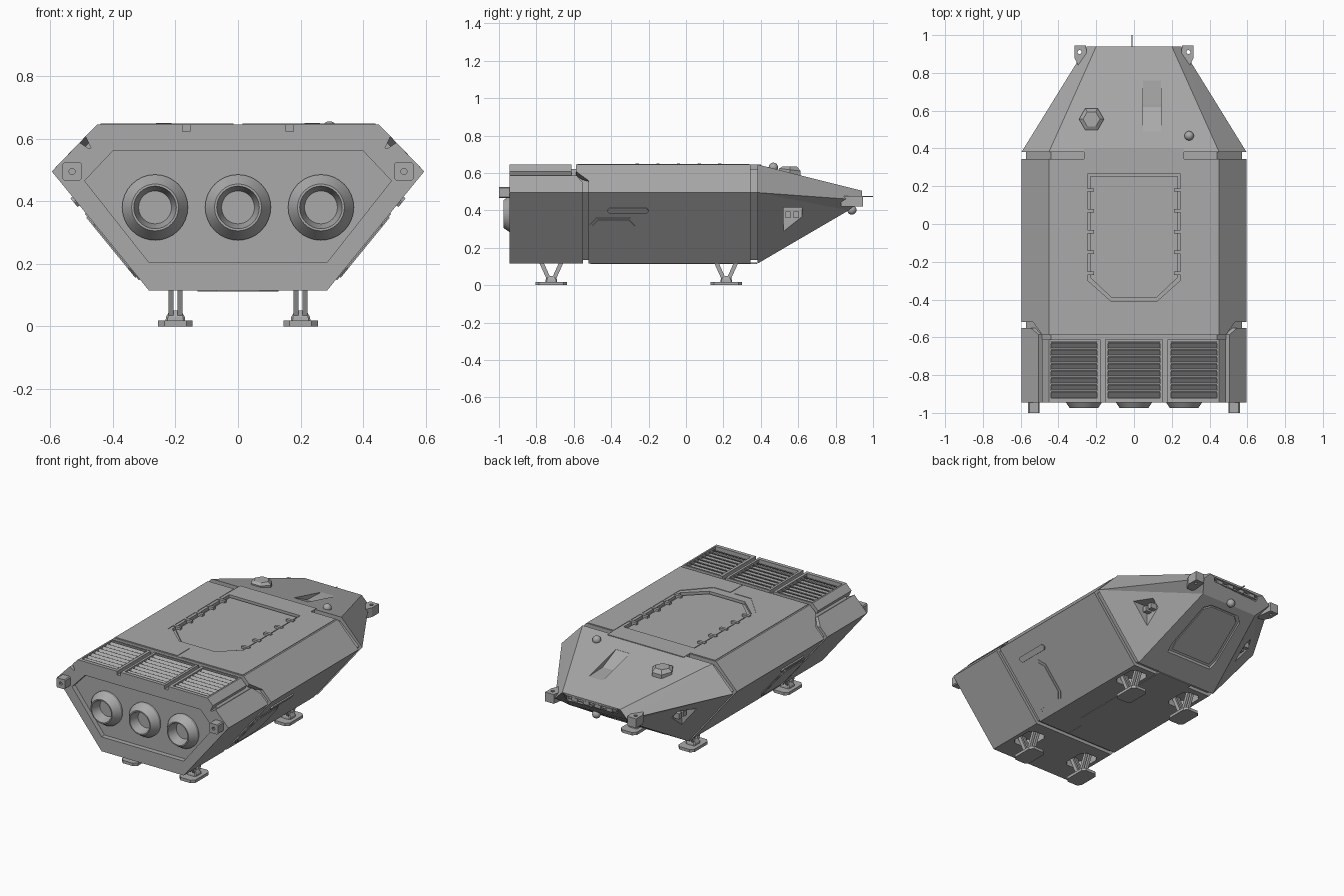
import bpy, bmesh, math
from mathutils import Vector

if "Cube" in bpy.data.objects:
    bpy.data.objects.remove(bpy.data.objects["Cube"])

grey = bpy.data.materials.new("hull grey")
grey.diffuse_color = (0.4, 0.4, 0.4, 1)
grey.use_nodes = True
grey.node_tree.nodes["Principled BSDF"].inputs["Base Color"].default_value = grey.diffuse_color


# ---------- helpers ----------
def finish(name, bm):
    bmesh.ops.recalc_face_normals(bm, faces=bm.faces)
    me = bpy.data.meshes.new(name)
    bm.to_mesh(me)
    bm.free()
    me.materials.append(grey)
    ob = bpy.data.objects.new(name, me)
    bpy.context.collection.objects.link(ob)
    return ob


def loft(name, rings, tri=False):
    """Skin a list of equal-length point rings and cap both ends."""
    bm = bmesh.new()
    vs = [[bm.verts.new(p) for p in r] for r in rings]
    n = len(rings[0])
    for a, b in zip(vs, vs[1:]):
        for i in range(n):
            j = (i + 1) % n
            bm.faces.new((a[i], a[j], b[j], b[i]))
    bm.faces.new(vs[0])
    bm.faces.new(vs[-1])
    if tri:
        bmesh.ops.triangulate(bm, faces=[f for f in bm.faces if len(f.verts) == 4])
    return finish(name, bm)


def prism(name, pts, vec):
    return loft(name, [pts, [Vector(p) + Vector(vec) for p in pts]])


def box(name, x0, x1, y0, y1, z0, z1):
    return prism(name, [(x0, y0, z0), (x1, y0, z0), (x1, y1, z0), (x0, y1, z0)], (0, 0, z1 - z0))


def sec(half, y):
    """Symmetric cross-section ring from its right half (x, z)."""
    return [(x, y, z) for x, z in half] + [(-x, y, z) for x, z in reversed(half)]


def cut(ob, cutter, keep=False):
    m = ob.modifiers.new("cut", 'BOOLEAN')
    m.operation, m.solver, m.object = 'DIFFERENCE', 'EXACT', cutter
    bpy.context.view_layer.objects.active = ob
    bpy.ops.object.modifier_apply(modifier=m.name)
    if not keep:
        bpy.data.objects.remove(cutter)


def circle(x, y, z, r, n=32):
    return [(x + r * math.cos(2 * math.pi * i / n), y, z + r * math.sin(2 * math.pi * i / n)) for i in range(n)]


def ball(name, loc, r):
    bm = bmesh.new()
    bmesh.ops.create_uvsphere(bm, u_segments=16, v_segments=10, radius=r)
    bmesh.ops.translate(bm, verts=bm.verts, vec=loc)
    return smooth(finish(name, bm))


def smooth(ob):
    bpy.ops.object.select_all(action='DESELECT')
    ob.select_set(True)
    bpy.context.view_layer.objects.active = ob
    bpy.ops.object.shade_smooth_by_angle(angle=math.radians(30))
    return ob


def chamfered(x0, x1, y0, y1, c):
    return [(x0 + c, y0), (x1 - c, y0), (x1, y0 + c), (x1, y1 - c),
            (x1 - c, y1), (x0 + c, y1), (x0, y1 - c), (x0, y0 + c)]


# ---------- hull ----------
full = [(.285, .115), (.595, .495), (.45, .645)]
inner = [(.275, .135), (.573, .495), (.44, .62)]
core = loft("inner_hull", [sec(inner, -.90), sec(inner, .395)])
mid = loft("mid_hull", [sec(full, -.52), sec(full, .345)])
low = [(.285, .115), (.595, .495), (.506, .587), (.48, .57)]
low_end = [(.285, .115), (.595, .495), (.547, .545), (.48, .535)]
engine = loft("engine_hull", [sec(low, -.945), sec(low, -.585), sec(low_end, -.55)])
rim = [(.47, .57), (.487, .607), (.45, .645)]
deck = loft("engine_deck", [sec(rim, -.945), sec(rim, -.612)])
loft("mid_hull_tongue", [sec(rim, -.587), sec([(.47, .55), (.537, .555), (.45, .645)], -.515)])
box("roof_bridge", -.265, .265, .33, .40, .61, .645)

# nose with tapered tip
tip = [(.2, .87, .40), (.25, .94, .455), (.2, .94, .505)]
nose_end = tip + [(-x, y, z) for x, y, z in reversed(tip)]
nose_start = sec(full, .382)
nose = loft("nose", [nose_start, nose_end], tri=True)

# ---------- engine face recess and nozzles ----------
face = [(.285, .205), (.49, .465), (.40, .56)]
cut(engine, loft("cutter", [sec(face, -.97), sec(face, -.915)]))
for x in (-.265, 0, .265):
    prof = [(.105, -.90), (.105, -.93), (.075, -.975), (.068, -.975), (.05, -.905)]
    smooth(loft("engine_nozzle", [circle(x, y, .38, r) for r, y in prof]))

# ---------- deck vents ----------
for s in (-1, 1):
    cut(deck, box("cutter", s * .165 - .012, s * .165 + .012, -1, -.6, .622, .7))
for x0, x1 in ((-.44, -.195), (-.138, .138), (.195, .44)):
    cut(deck, box("cutter", x0, x1, -.922, -.622, .612, .7))
    for i in range(8):
        y = -.918 + i * .037
        prism("vent_slat", [(x0, y, .618), (x0, y + .006, .618), (x0, y + .034, .638), (x0, y + .028, .641)],
              (x1 - x0, 0, 0))

# ---------- roof hatch ----------
def hatch(a, y0, y1, z):
    return [(a, y1, z), (a, y0 + .11, z), (a * .5, y0, z), (-a * .5, y0, z), (-a, y0 + .11, z), (-a, y1, z)]

cut(mid, prism("cutter", hatch(.247, -.407, .265, .627), (0, 0, .1)))
prism("roof_hatch", hatch(.232, -.393, .252, .62), (0, 0, .016))
panel = [(.265, .34), (.44, .34), (.44, -.58), (.014, -.58), (.014, -.46), (.13, -.46), (.265, -.315)]
for s in (-1, 1):
    prism("roof_panel", [(s * x, y, .64) for x, y in panel], (0, 0, .008))
    for y in (.18, .07, -.04, -.15, -.26):
        box("hatch_hinge", s * .237 - .025, s * .237 + .025, y - .009, y + .009, .628, .65)

# ---------- side doors and slots ----------
for s in (-1, 1):
    def on_side(pts):
        return [(s * (.285 + (z - .115) * .816), y, z) for y, z in pts]
    out = (s * .0062, 0, -.005)
    prism("side_door_frame", on_side(chamfered(-.512, -.262, .15, .362, .035)), (s * .003, 0, -.0025))
    prism("side_door", on_side(chamfered(-.5, -.274, .16, .352, .03)), out)
    prism("side_handle_slot", on_side(chamfered(-.42, -.2, .386, .414, .012)), out)

# ---------- nose details ----------
def under(y, d=0):
    return .115 + (y - .385) * .5876 + d

for s in (-1, 1):
    # side thruster recess with little nozzles inside
    win = [(.52, .415), (.62, .415), (.62, .345), (.52, .275)]
    cut(nose, prism("cutter", [(s * .335, y, z) for y, z in win], (s * .3, 0, 0)))
    for y in (.545, .59):
        box("side_thruster", min(s * .33, s * .375), max(s * .33, s * .375), y - .014, y + .014, .36, .395)
    # corner towing lugs
    lug = [(.24, .83), (.29, .83), (.315, .88), (.315, .945), (.255, .945)]
    ob = prism("nose_lug", [(s * x, y, .42) for x, y in lug], (0, 0, .058))
    cut(ob, prism("cutter", [(x, y + .0, .40) for x, z, y in circle(s * .288, 0, .91, .011, 10)], (0, 0, .1)))
    # front lugs
    ob = prism("front_lug", [(s * .53 + a, -1.0, .495 + b) for a, b in chamfered(-.03, .03, -.03, .03, .006)],
               (0, .07, 0))
    cut(ob, prism("cutter", circle(s * .53, -1.02, .495, .01, 10), (0, .06, 0)))

# underside hatch recess and its panel
ramp = [(-.16, .50), (.16, .50), (.17, .55), (.14, .80), (.10, .83), (-.10, .83), (-.14, .80), (-.17, .55)]
cut(nose, prism("cutter", [(x, y, under(y, .018)) for x, y in ramp], (0, 0, -.2)))
prism("nose_hatch", [(x * .88, .665 + (y - .665) * .9, under(.665 + (y - .665) * .9, .01)) for x, y in ramp],
      (0, 0, .03))

# top intake notch
cut(nose, prism("cutter", [(.047, .49, .617), (.047, .62, .556), (.047, .635, .556), (.047, .77, .55), (.047, .77, .7),
                           (.047, .49, .7)], (.096, 0, 0)))
# tail slot with light bar
cut(nose, box("cutter", -.17, .17, .915, 1, .463, .492))
box("tail_bar", -.165, .165, .90, .925, .472, .483)
for x in (-.12, -.04, .04, .12):
    box("tail_light", x - .02, x + .02, .90, .934, .467, .488)
box("antenna", -.014, -.009, .92, 1.0, .472, .477)
ball("nose_sensor_ball", (0, .887, .402), .025)
ball("roof_sensor_ball", (.292, .467, .63), .025)

# hexagonal roof turret
def hexagon(r, z, tilt=.12):
    return [(-.225 + r * math.cos(k * math.pi / 3), .555 + r * math.sin(k * math.pi / 3),
             z - tilt * r * math.sin(k * math.pi / 3)) for k in range(6)]

loft("roof_turret", [hexagon(.066, .58), hexagon(.066, .617), hexagon(.045, .634, 0)])

# ---------- belly: leg wells, panel, landing legs ----------
belly = [(.12, .38), (.12, .12), (.13, .08), (.13, -.33), (.07, -.40), (.07, -.51)]
prism("belly_panel", [(x, y, .112) for x, y in belly] + [(-x, y, .112) for x, y in reversed(belly)], (0, 0, .01))
for y in (-.72, .215):
    for s in (-1, 1):
        x = s * .2
        well = chamfered(x - .06, x + .06, y - .09, y + .09, .025)
        c = prism("cutter", [(a, b, .05) for a, b in well], (0, 0, .115))
        cut(core, c, True)
        cut(engine if y < 0 else mid, c)
        foot = chamfered(x - .055, x + .055, y - .085, y + .085, .02)
        prism("foot_pad", [(a, b, 0) for a, b in foot], (0, 0, .018))
        loft("ankle", [[(a, b, z) for a, b in chamfered(x - r, x + r, y - r, y + r, .006)]
                       for r, z in ((.032, .015), (.03, .03), (.018, .05))])
        for dy in (-1, 1):
            for dx in (-.014, .014):
                q = [(-.008, -.012), (.008, -.012), (.008, .012), (-.008, .012)]
                loft("leg_strut", [[(x + dx + a, y + dy * k + b, z) for a, b in q]
                                   for k, z in ((.01, .025), (.075, .17))])
